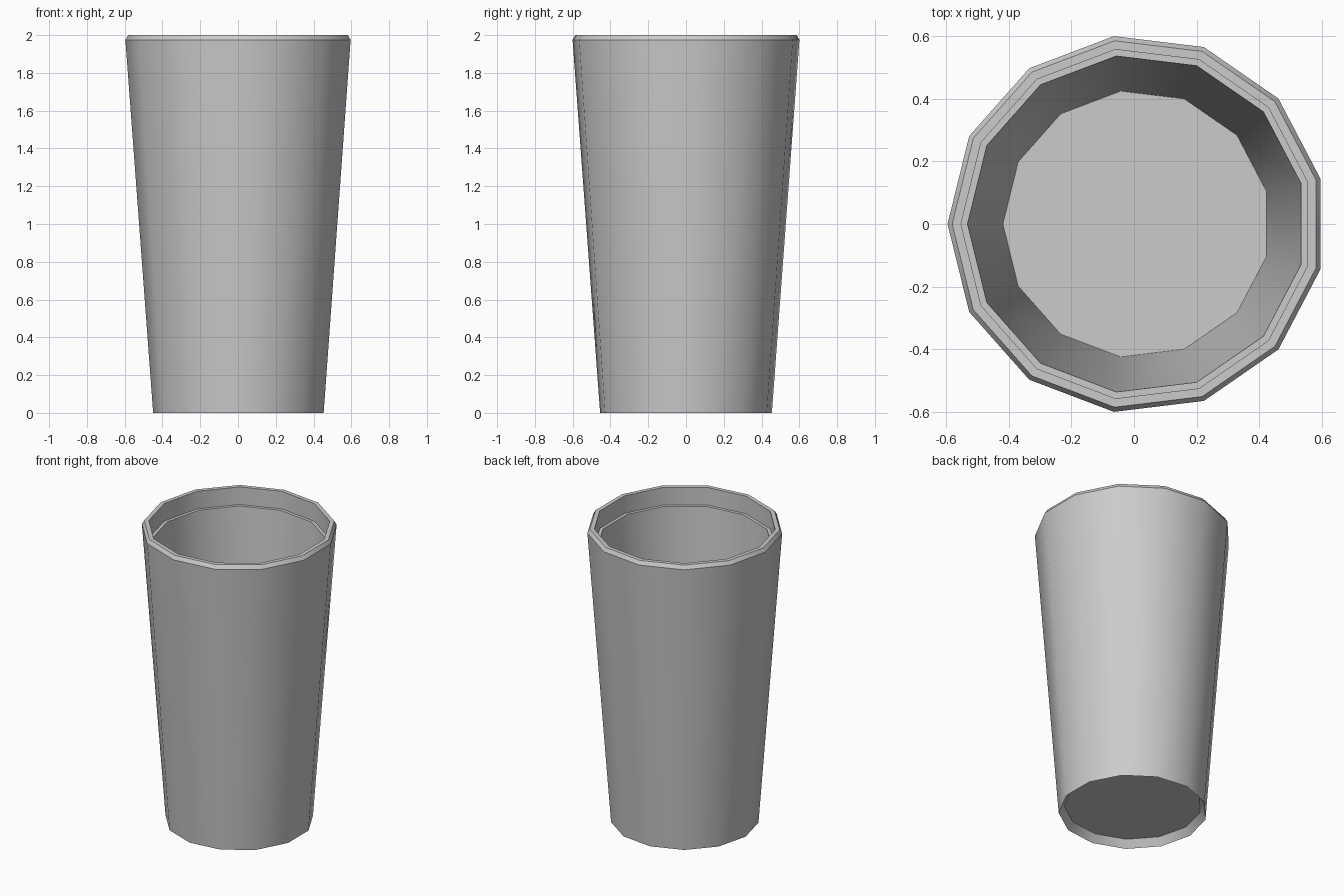
import bpy, bmesh
from math import cos, sin, pi

if "Cube" in bpy.data.objects:
    bpy.data.objects.remove(bpy.data.objects["Cube"])

SIDES = 13

# (radius, height) from the recessed underside, up the outside, over the rim, down to the floor
profile = [
    (0.425, 0.05), (0.458, 0.0),                   # recess under the base
    (0.605, 1.975), (0.59, 2.0),                   # outer wall and rim bevel
    (0.562, 2.0), (0.562, 1.88), (0.541, 1.88),    # rim top, inner lip and ledge
    (0.428, 0.06),                                 # inner wall down to floor
]
# an odd-sided ring is lopsided, so shift it to centre its bounds
shift = 0.605 * (1 - cos(pi / SIDES)) / 2

bm = bmesh.new()
rings = []
for r, z in profile:
    angles = [pi + 2 * pi * i / SIDES for i in range(SIDES)]
    rings.append([bm.verts.new((r * cos(a) + shift, r * sin(a), z)) for a in angles])
for low, high in zip(rings, rings[1:]):
    for i in range(SIDES):
        j = (i + 1) % SIDES
        bm.faces.new((low[i], low[j], high[j], high[i]))
bm.faces.new(rings[0][::-1])   # underside
bm.faces.new(rings[-1])        # inside floor
bmesh.ops.recalc_face_normals(bm, faces=bm.faces)

mesh = bpy.data.meshes.new("cup")
bm.to_mesh(mesh)
bm.free()
cup = bpy.data.objects.new("cup", mesh)
bpy.context.collection.objects.link(cup)

# smooth around the wall, sharp at the rim and base
bpy.context.view_layer.objects.active = cup
cup.select_set(True)
bpy.ops.object.shade_smooth_by_angle(angle=pi / 6)
